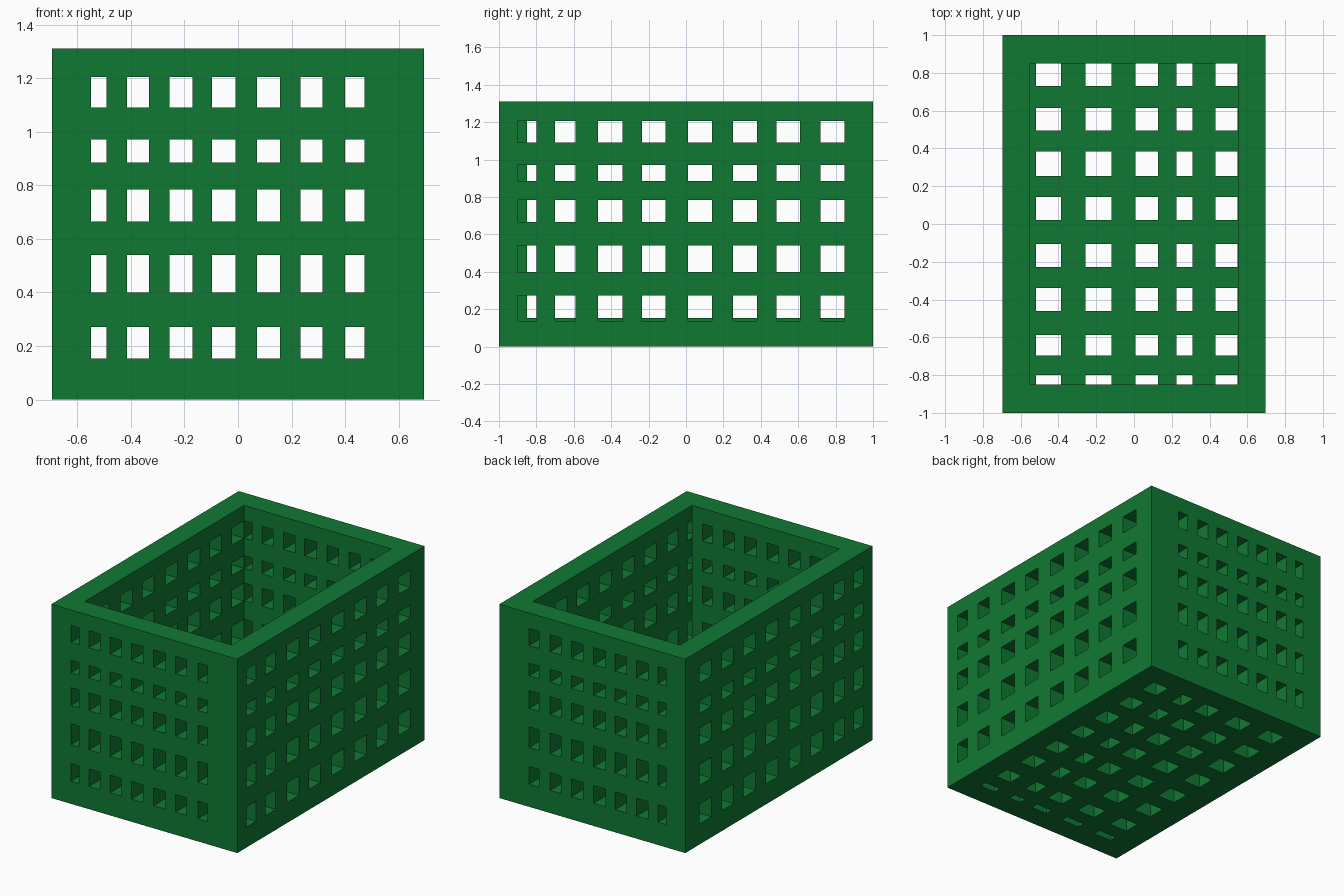
import bpy, bmesh

if "Cube" in bpy.data.objects:
    bpy.data.objects.remove(bpy.data.objects["Cube"])

green = bpy.data.materials.new("green_plastic")
green.diffuse_color = (0.005, 0.19, 0.033, 1)
green.use_nodes = True
green.node_tree.nodes["Principled BSDF"].inputs["Base Color"].default_value = green.diffuse_color

# overall sizes
X, Y, H = 0.695, 1.0, 1.31        # outer half width, half length, height
XI, YI, FLOOR = 0.55, 0.85, 0.152  # inner half width, half length, floor top


def inside(value, spans):
    return any(a < value < b for a, b in spans)


def panel(name, u_range, v_range, w_range, u_holes, v_holes, place):
    """Flat plate with a grid of rectangular holes; place maps (u, v, w) to xyz."""
    us = sorted({*u_range, *(c for s in u_holes for c in s)})
    vs = sorted({*v_range, *(c for s in v_holes for c in s)})
    w0, w1 = w_range
    bm = bmesh.new()

    def solid(i, j):
        if not (0 <= i < len(us) - 1 and 0 <= j < len(vs) - 1):
            return False
        return not (inside((us[i] + us[i + 1]) / 2, u_holes)
                    and inside((vs[j] + vs[j + 1]) / 2, v_holes))

    def quad(*pts):
        bm.faces.new([bm.verts.new(place(*p)) for p in pts])

    for i in range(len(us) - 1):
        for j in range(len(vs) - 1):
            if not solid(i, j):
                continue
            a, b, c, d = us[i], us[i + 1], vs[j], vs[j + 1]
            for w in w_range:
                quad((a, c, w), (b, c, w), (b, d, w), (a, d, w))
            for di, u in ((-1, a), (1, b)):
                if not solid(i + di, j):
                    quad((u, c, w0), (u, d, w0), (u, d, w1), (u, c, w1))
            for dj, v in ((-1, c), (1, d)):
                if not solid(i, j + dj):
                    quad((a, v, w0), (b, v, w0), (b, v, w1), (a, v, w1))
    bmesh.ops.remove_doubles(bm, verts=bm.verts, dist=1e-5)
    bmesh.ops.recalc_face_normals(bm, faces=bm.faces)
    mesh = bpy.data.meshes.new(name)
    bm.to_mesh(mesh)
    bm.free()
    mesh.materials.append(green)
    obj = bpy.data.objects.new(name, mesh)
    bpy.context.collection.objects.link(obj)


# hole spans
upper_rows = [(0.40, 0.54), (0.665, 0.785), (0.885, 0.97), (1.09, 1.205)]
end_cols = [(-0.549, -0.49), (-0.415, -0.332), (-0.256, -0.17), (-0.097, -0.01),
            (0.07, 0.157), (0.233, 0.315), (0.40, 0.473)]
side_cols = [(-0.90, -0.80), (-0.70, -0.59), (-0.47, -0.34), (-0.235, -0.11),
             (0.01, 0.14), (0.25, 0.38), (0.485, 0.61), (0.72, 0.848)]
floor_x = [(-0.52, -0.387), (-0.256, -0.12), (0.008, 0.127), (0.225, 0.31),
           (0.432, 0.549)]
floor_y = [(-0.849, -0.80), (-0.695, -0.587), (-0.46, -0.34), (-0.227, -0.105),
           (0.02, 0.143), (0.255, 0.383), (0.495, 0.615), (0.73, 0.849)]

# side walls run the full length, end walls fit between them
for side, s in (("right", 1), ("left", -1)):
    panel(side + "_wall", (-Y, Y), (0, H), (XI, X), side_cols,
          [(0.138, 0.272)] + upper_rows, lambda u, v, w: (s * w, u, v))
for side, s in (("back", 1), ("front", -1)):
    panel(side + "_wall", (-XI, XI), (0, H), (YI, Y), end_cols,
          [(0.153, 0.272)] + upper_rows, lambda u, v, w: (u, s * w, v))

# pierced floor
panel("floor", (-XI, XI), (-YI, YI), (0, FLOOR), floor_x, floor_y,
      lambda u, v, w: (u, v, w))
